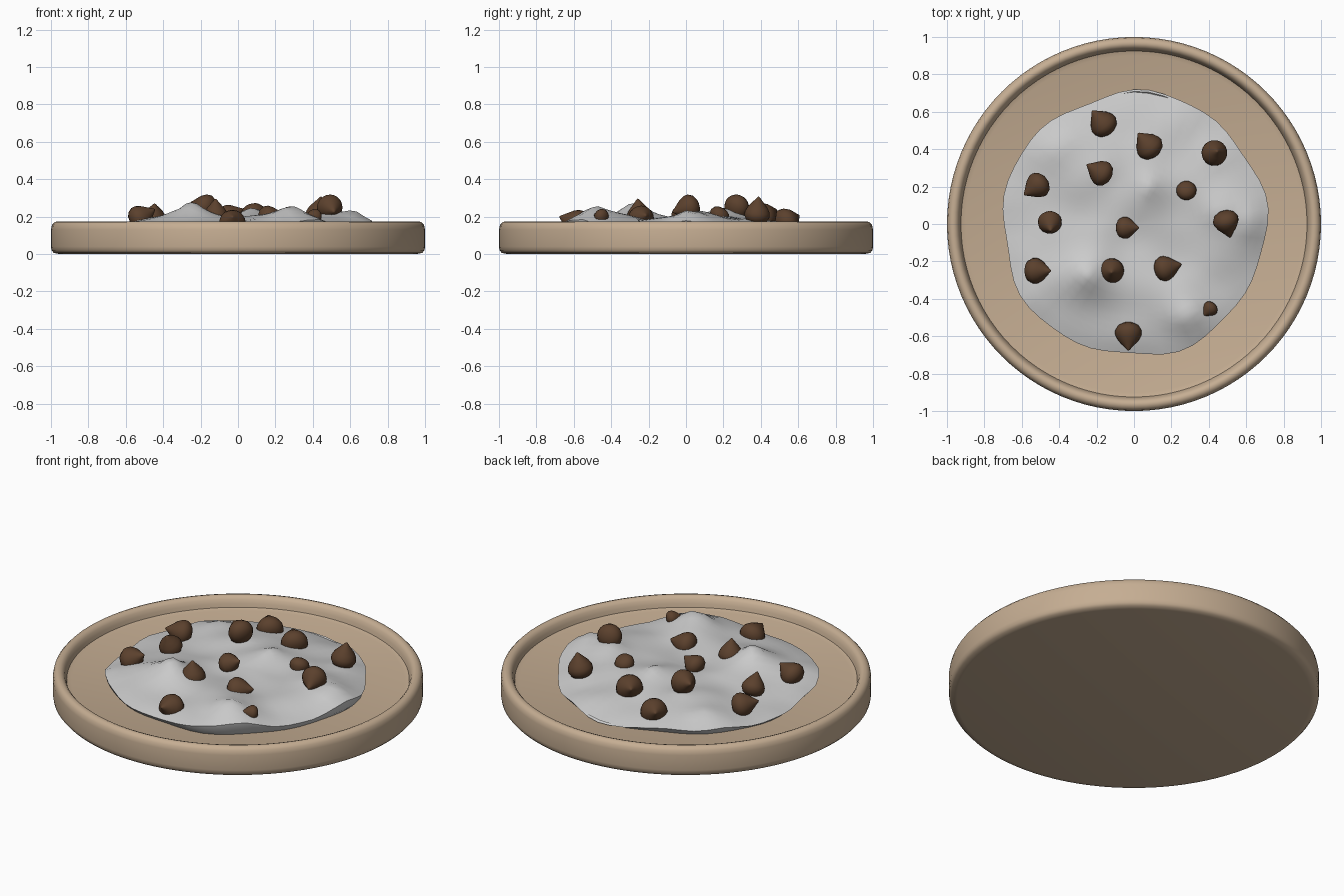
import bpy, bmesh, math
from math import sin, cos, pi, radians
from mathutils import Vector, noise

if "Cube" in bpy.data.objects:
    bpy.data.objects.remove(bpy.data.objects["Cube"])


def material(name, color):
    m = bpy.data.materials.new(name)
    m.diffuse_color = (*color, 1)
    m.use_nodes = True
    m.node_tree.nodes["Principled BSDF"].inputs["Base Color"].default_value = m.diffuse_color
    return m


def lathe(name, profile, n, mat=None, angle=40):
    """Revolve (radius, z) points about z; end points on the axis become poles."""
    bm = bmesh.new()
    rings = []
    for r, z in profile:
        if r < 1e-6:
            rings.append([bm.verts.new((0, 0, z))] * n)
        else:
            rings.append([bm.verts.new((r * cos(2 * pi * i / n), r * sin(2 * pi * i / n), z))
                          for i in range(n)])
    for a, b in zip(rings, rings[1:]):
        for i in range(n):
            j = (i + 1) % n
            bm.faces.new(list(dict.fromkeys((a[i], a[j], b[j], b[i]))))
    return finish(name, bm, mat, angle)


def finish(name, bm, mat, angle):
    bmesh.ops.recalc_face_normals(bm, faces=bm.faces)
    me = bpy.data.meshes.new(name)
    bm.to_mesh(me)
    bm.free()
    ob = bpy.data.objects.new(name, me)
    bpy.context.collection.objects.link(ob)
    if mat:
        me.materials.append(mat)
    bpy.ops.object.select_all(action='DESELECT')
    bpy.context.view_layer.objects.active = ob
    ob.select_set(True)
    bpy.ops.object.shade_smooth_by_angle(angle=radians(angle))
    return ob


tan = material("tan_glaze", (0.56, 0.42, 0.29))
choc = material("chocolate", (0.105, 0.052, 0.026))

# Plate: shallow round tray with a rounded raised rim
lathe("plate", [(0, 0), (0.955, 0), (0.985, 0.006), (0.997, 0.02), (1, 0.04), (1, 0.13),
                (0.995, 0.155), (0.982, 0.17), (0.965, 0.175), (0.95, 0.17), (0.938, 0.157),
                (0.93, 0.135), (0.925, 0.115), (0.90, 0.107), (0, 0.105)], 96, tan)

# Dough: irregular disc with sharp pulled-up peaks (x, y, extra height, spread)
peaks = [(0.28, -0.50, 0.14, 0.15), (-0.25, -0.27, 0.13, 0.14), (0.62, 0.02, 0.10, 0.14),
         (0.08, 0.20, 0.08, 0.13), (-0.55, -0.40, 0.05, 0.13), (-0.40, 0.42, 0.05, 0.15),
         (0.42, 0.36, 0.04, 0.14), (-0.17, 0.30, 0.05, 0.14), (0.45, 0.05, 0.05, 0.12)]


def dough_height(x, y, t):
    z = 0.172 - 0.035 * t ** 4
    z += sum(h * math.exp(-math.hypot(x - px, y - py) / s) for px, py, h, s in peaks)
    z += 0.022 * noise.noise(Vector((x * 4.5, y * 4.5, 3.1))) - 0.018
    return z


bm = bmesh.new()
N, R = 56, 18
rings = []
for k in range(1, R + 1):
    t = k / R
    ring = []
    for i in range(N):
        a = 2 * pi * i / N
        r = t * (0.705 + 0.012 * sin(5 * a + 1) + 0.008 * sin(9 * a))
        x, y = r * cos(a), r * sin(a)
        ring.append(bm.verts.new((x, y, dough_height(x, y, t))))
    rings.append(ring)
for s in (0.985, 0.95):  # outer wall tucks under to the plate
    rings.append([bm.verts.new((v.co.x * s, v.co.y * s, 0.125 if s > 0.96 else 0.1))
                  for v in rings[R - 1]])
centre = bm.verts.new((0, 0, dough_height(0, 0, 0)))
for i in range(N):
    bm.faces.new((centre, rings[0][i], rings[0][(i + 1) % N]))
for a, b in zip(rings, rings[1:]):
    for i in range(N):
        j = (i + 1) % N
        bm.faces.new((a[i], b[i], b[j], a[j]))
bm.faces.new(rings[-1])
finish("dough", bm, None, 45)

# Chocolate chips: x, y, z, radius, tip heading and tip lift in degrees
chips = [(-0.16, 0.53, 0.17, 0.075, 130, 20), (0.085, 0.41, 0.20, 0.075, 130, 20),
         (0.43, 0.38, 0.21, 0.07, 30, 80), (-0.17, 0.27, 0.25, 0.07, 150, 15),
         (-0.51, 0.21, 0.18, 0.07, 215, 15), (-0.45, 0.01, 0.19, 0.065, 275, 60),
         (-0.05, -0.02, 0.205, 0.06, 0, 25), (0.28, 0.18, 0.21, 0.055, 270, -60),
         (0.49, 0.02, 0.25, 0.07, 285, -15), (-0.53, -0.25, 0.19, 0.07, 0, 30),
         (-0.12, -0.25, 0.20, 0.068, 270, 85), (0.16, -0.24, 0.19, 0.07, 15, 10),
         (0.41, -0.45, 0.20, 0.042, 225, 10), (-0.03, -0.58, 0.165, 0.073, 270, 20)]
drop = [(0, -0.72), (0.45, -0.66), (0.8, -0.45), (0.98, -0.1), (0.96, 0.2), (0.78, 0.55),
        (0.5, 0.88), (0.26, 1.15), (0.1, 1.35), (0, 1.42)]
for n, (x, y, z, r, heading, lift) in enumerate(chips):
    ob = lathe(f"chip_{n + 1}", [(p * r, q * r) for p, q in drop], 20, choc, 60)
    h, l = radians(heading), radians(lift)
    ob.rotation_mode = 'QUATERNION'
    ob.rotation_quaternion = Vector((cos(h) * cos(l), sin(h) * cos(l), sin(l))).to_track_quat('Z', 'Y')
    ob.location = (x, y, z)
